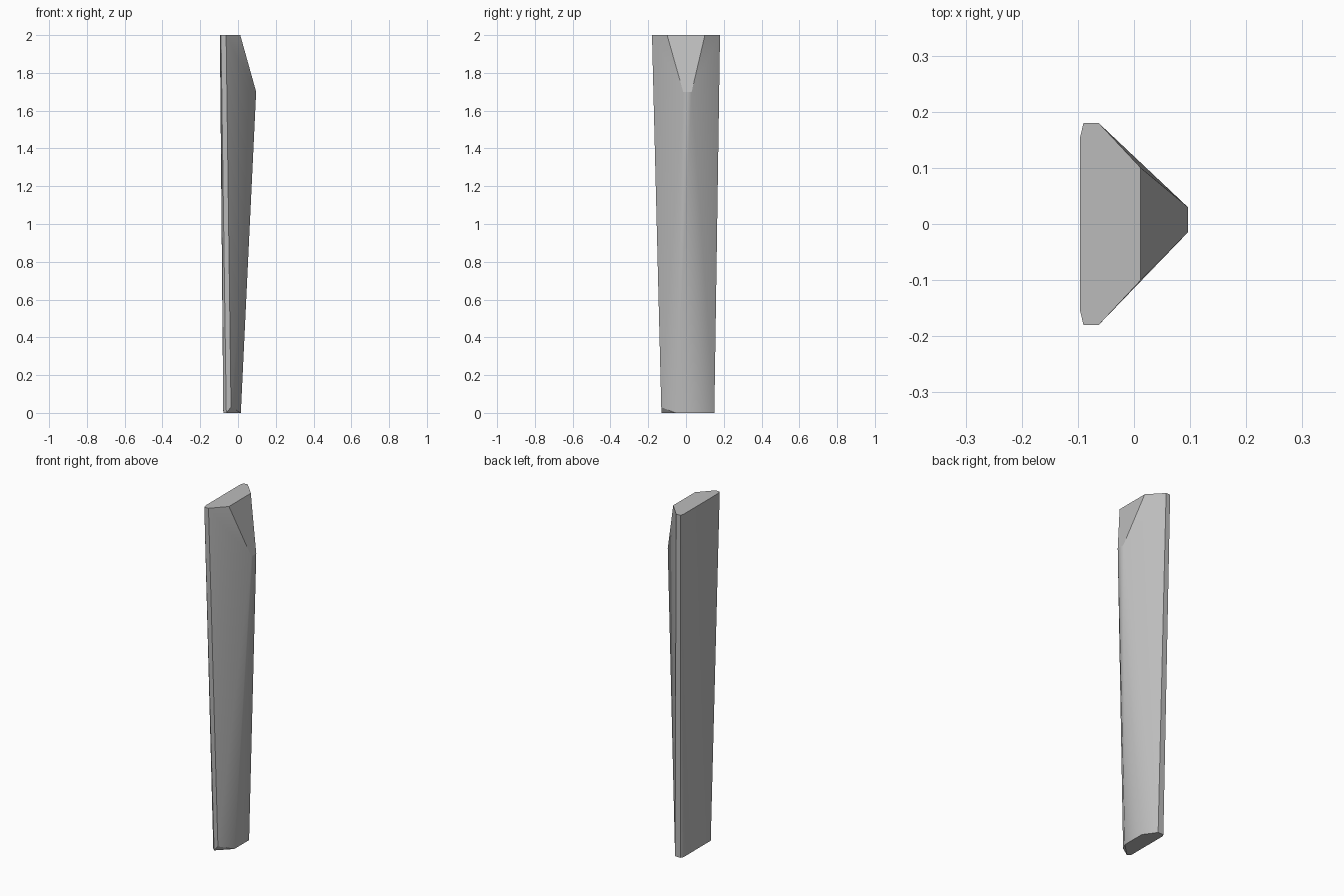
import bpy, bmesh, math

cube = bpy.data.objects.get("Cube")
if cube:
    bpy.data.objects.remove(cube, do_unlink=True)

# Plain grey material
grey = bpy.data.materials.new("plain_grey")
grey.use_nodes = True
colour = (0.5, 0.5, 0.5, 1)
grey.diffuse_color = colour
grey.node_tree.nodes["Principled BSDF"].inputs["Base Color"].default_value = colour

# Section outlines (x, y) by height, wrapped in one faceted skin
top_half = [(-0.096, 0.155), (-0.09, 0.18), (-0.063, 0.18), (0.012, 0.1)]
top = top_half + [(x, -y) for x, y in top_half]
ridge = [(0.096, -0.015), (0.096, 0.03)]
nick = [(-0.037, -0.131)]
bottom = [(-0.078, -0.115), (-0.062, -0.13), (-0.035, -0.1), (0.015, -0.055),
          (0.015, 0.08), (-0.035, 0.15), (-0.07, 0.15), (-0.078, 0.135)]

bm = bmesh.new()
for z, outline in ((2, top), (1.7, ridge), (0.03, nick), (0, bottom)):
    for x, y in outline:
        bm.verts.new((x, y, z))
hull = bmesh.ops.convex_hull(bm, input=bm.verts)
spare = [v for v in hull["geom_interior"] if isinstance(v, bmesh.types.BMVert)]
bmesh.ops.delete(bm, geom=spare, context='VERTS')
bmesh.ops.dissolve_limit(bm, angle_limit=math.radians(1),
                         verts=bm.verts, edges=bm.edges)
bmesh.ops.recalc_face_normals(bm, faces=bm.faces)


# Soft blend across the ridge and its flanks, crisp edges elsewhere
def is_flank(face):
    return face.normal.x > 0.4 and abs(face.normal.z) < 0.2


for face in bm.faces:
    face.smooth = True
for edge in bm.edges:
    flank = all(is_flank(f) for f in edge.link_faces)
    edge.smooth = flank or edge.calc_face_angle(0) < math.radians(15)

mesh = bpy.data.meshes.new("tapered_bar")
bm.to_mesh(mesh)
bm.free()
mesh.materials.append(grey)
bar = bpy.data.objects.new("tapered_bar", mesh)
bpy.context.collection.objects.link(bar)
